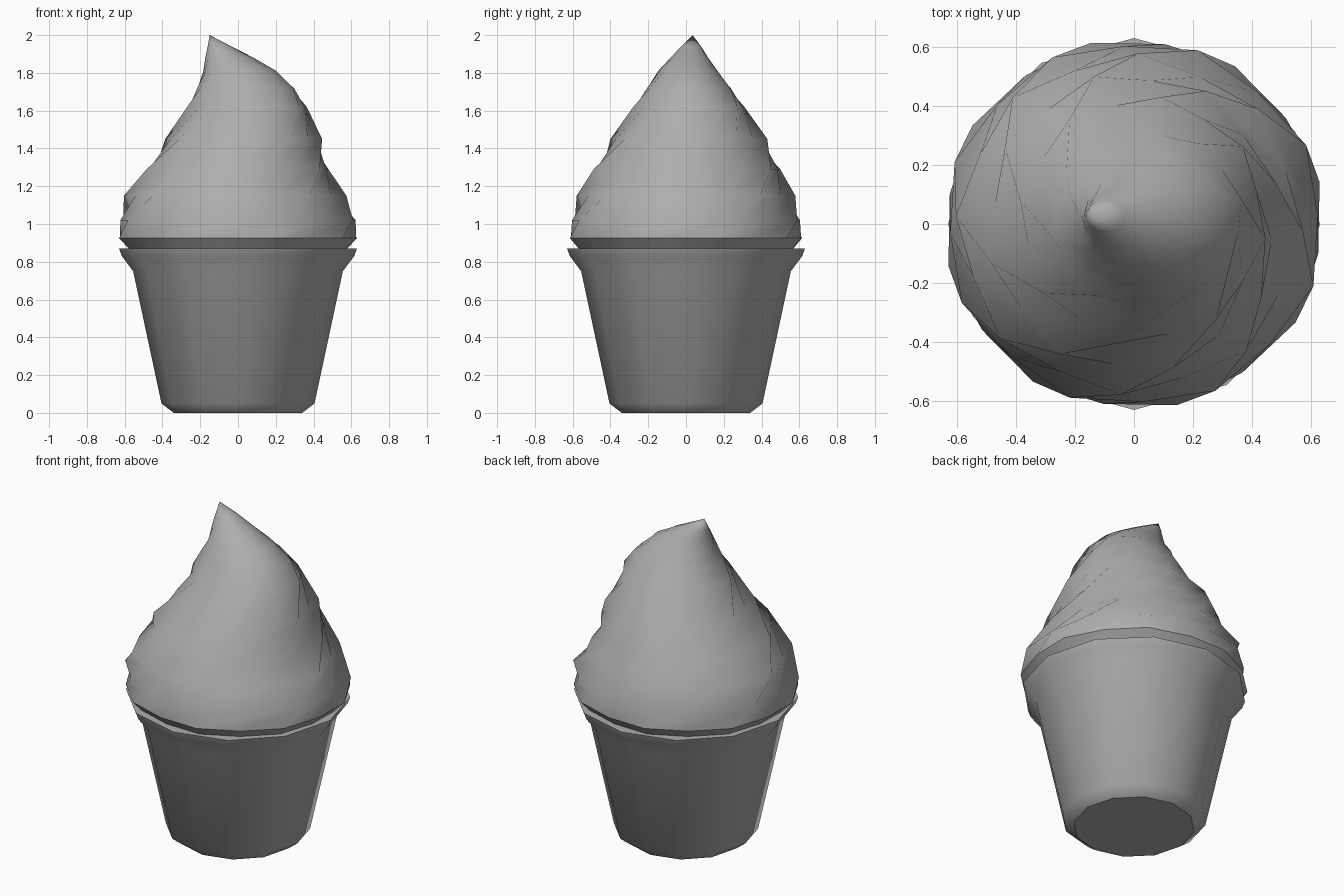
import bpy, bmesh
from math import sin, cos, pi, radians

if "Cube" in bpy.data.objects:
    bpy.data.objects.remove(bpy.data.objects["Cube"])

grey = bpy.data.materials.new("dark_grey")
grey.diffuse_color = (.42, .42, .42, 1)
grey.use_nodes = True
grey.node_tree.nodes["Principled BSDF"].inputs["Base Color"].default_value = grey.diffuse_color


def loft(name, rings, angle, apex=None, cap_bottom=False):
    """Skin a stack of equal-length rings, optionally closing to a point."""
    bm = bmesh.new()
    vs = [[bm.verts.new(p) for p in ring] for ring in rings]
    n = len(vs[0])
    for a, b in zip(vs, vs[1:]):
        for i in range(n):
            j = (i + 1) % n
            bm.faces.new((a[i], a[j], b[j], b[i]))
    if cap_bottom:
        bm.faces.new(vs[0][::-1])
    if apex:
        tip = bm.verts.new(apex)
        for i in range(n):
            bm.faces.new((vs[-1][i], vs[-1][(i + 1) % n], tip))
    me = bpy.data.meshes.new(name)
    bm.to_mesh(me)
    bm.free()
    me.materials.append(grey)
    ob = bpy.data.objects.new(name, me)
    bpy.context.collection.objects.link(ob)
    bpy.ops.object.select_all(action='DESELECT')
    ob.select_set(True)
    bpy.context.view_layer.objects.active = ob
    bpy.ops.object.shade_smooth_by_angle(angle=radians(angle))
    return ob


# Twelve-sided cup with a flared rim and a lip turned in under the cream
cup_profile = [(.34, 0), (.405, .05), (.555, .75), (.615, .83), (.63, .87), (.55, .87)]
cup = loft("cup", [[(r * cos(2 * pi * i / 12), r * sin(2 * pi * i / 12), z) for i in range(12)]
                   for r, z in cup_profile], 42, cap_bottom=True)

# Soft-serve swirl: eight twisted lobes, leaning towards a bent tip
# each section: z, x min, x max, y min, y max, lobe depth
sections = [
    (.865, -.575, .575, -.565, .565, .02),
    (.925, -.63, .63, -.615, .615, .02),
    (1.02, -.63, .63, -.61, .61, .035),
    (1.15, -.59, .56, -.565, .565, .05),
    (1.29, -.49, .485, -.495, .505, .055),
    (1.45, -.38, .44, -.395, .425, .055),
    (1.62, -.27, .365, -.28, .31, .05),
    (1.72, -.22, .30, -.21, .24, .04),
    (1.81, -.18, .20, -.145, .165, .03),
    (1.88, -.17, .08, -.08, .115, .015),
    (1.94, -.16, -.035, -.025, .08, 0),
]
rings = []
for z, x0, x1, y0, y1, depth in sections:
    twist = radians(13 + 130 * max(0, z - .925))
    ring = []
    for i in range(16):
        a = twist + i * pi / 8
        k = 1.025 - (depth if i % 2 else 0)
        ring.append(((x0 + x1) / 2 + k * (x1 - x0) / 2 * cos(a),
                     (y0 + y1) / 2 + k * (y1 - y0) / 2 * sin(a), z))
    rings.append(ring)
swirl = loft("ice_cream_swirl", rings, 80, apex=(-.15, .035, 2.0))

# Crisp edges: lower rim of the cream and foot of the cup
for ob, height in ((swirl, .925), (cup, 0)):
    for e in ob.data.edges:
        if all(abs(ob.data.vertices[v].co.z - height) < .001 for v in e.vertices):
            e.use_edge_sharp = True
